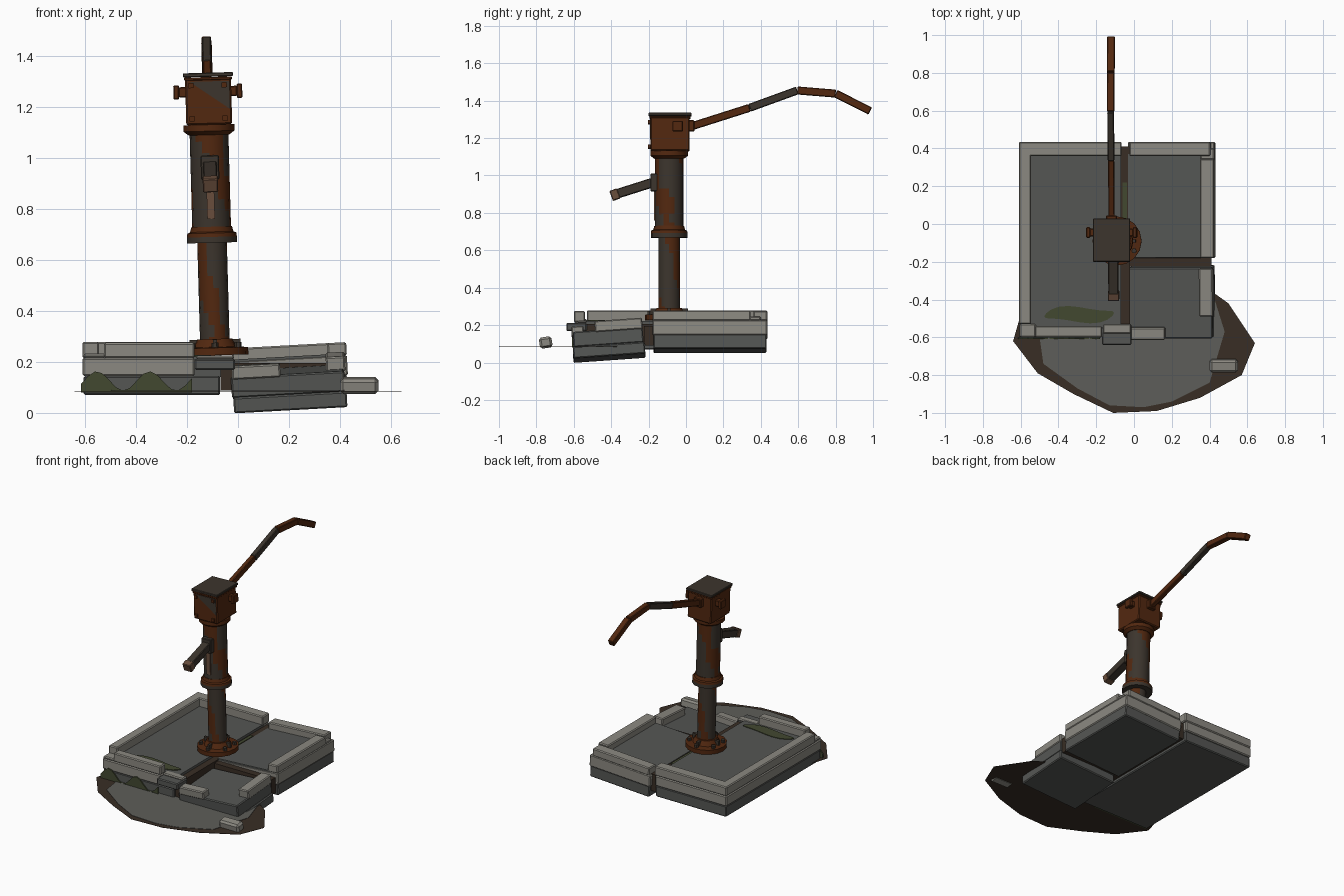
import bpy, bmesh, math
from mathutils import Matrix, Vector

cube = bpy.data.objects.get("Cube")
if cube:
    bpy.data.objects.remove(cube, do_unlink=True)


def material(name, r, g, b):
    m = bpy.data.materials.new(name)
    m.use_nodes = True
    m.diffuse_color = (r, g, b, 1)
    m.node_tree.nodes["Principled BSDF"].inputs["Base Color"].default_value = (r, g, b, 1)
    return m


RUST = material("rust", 0.085, 0.021, 0.005)
IRON = material("dark_iron", 0.045, 0.035, 0.026)
STONE = material("light_stone", 0.26, 0.25, 0.22)
FLOOR = material("dark_stone", 0.09, 0.093, 0.088)
WET = material("wet_ground", 0.11, 0.11, 0.1)
DIRT = material("dirt", 0.04, 0.027, 0.018)
MOSS = material("moss", 0.055, 0.065, 0.03)
WORN = material("worn_metal", 0.14, 0.075, 0.045)
ID = Matrix.Identity(4)


def finish(name, bm, mats, matrix=ID, rule=None, smooth=False):
    bmesh.ops.recalc_face_normals(bm, faces=bm.faces)
    if rule:
        for f in bm.faces:
            f.material_index = int(bool(rule(f.calc_center_median())))
    bm.transform(matrix)
    mesh = bpy.data.meshes.new(name)
    bm.to_mesh(mesh)
    bm.free()
    for m in mats:
        mesh.materials.append(m)
    ob = bpy.data.objects.new(name, mesh)
    bpy.context.collection.objects.link(ob)
    if smooth:
        bpy.ops.object.select_all(action='DESELECT')
        ob.select_set(True)
        bpy.context.view_layer.objects.active = ob
        bpy.ops.object.shade_smooth_by_angle(angle=math.radians(35))
    return ob


def box(name, lo, hi, mat, matrix=ID, bevel=0.006):
    lo, hi = Vector(lo), Vector(hi)
    bm = bmesh.new()
    bmesh.ops.create_cube(bm, size=1)
    bm.transform(Matrix.Translation((lo + hi) / 2) @ Matrix.Diagonal((*(hi - lo), 1)))
    if bevel:
        bmesh.ops.bevel(bm, geom=bm.edges[:], offset=bevel, segments=1, affect='EDGES')
    return finish(name, bm, [mat], matrix)


def lathe(name, profile, mats, matrix=ID, rule=None, sides=16):
    bm = bmesh.new()
    rings = []
    for r, z in profile:
        rings.append([bm.verts.new((r * math.cos(a), r * math.sin(a), z))
                      for a in (2 * math.pi * i / sides for i in range(sides))])
    for a, b in zip(rings, rings[1:]):
        for i in range(sides):
            j = (i + 1) % sides
            bm.faces.new((a[i], a[j], b[j], b[i]))
    bm.faces.new(rings[0])
    bm.faces.new(rings[-1])
    return finish(name, bm, mats, matrix, rule, True)


def plate(name, outline, thick, mat, matrix):
    bm = bmesh.new()
    f = bm.faces.new([bm.verts.new((x, y, 0)) for x, y in outline])
    ext = bmesh.ops.extrude_face_region(bm, geom=[f])
    verts = [v for v in ext["geom"] if isinstance(v, bmesh.types.BMVert)]
    bmesh.ops.translate(bm, vec=(0, 0, thick), verts=verts)
    return finish(name, bm, [mat], matrix)


def beam(name, a, b, width, height, mat, matrix):
    # square bar between two (y, z) points
    d = Vector((0, b[0] - a[0], b[1] - a[1]))
    turn = Matrix.Rotation(math.atan2(d.z, d.y), 4, 'X')
    m = matrix @ Matrix.Translation((0, a[0], a[1])) @ turn
    w, h = width / 2, height / 2
    return box(name, (-w, 0, -h), (w, d.length, h), mat, m, 0.004)


# Left slab: base, body, floor and rim
box("left_base", (-.605, -.595, .07), (-.07, .43, .145), FLOOR)
box("left_body", (-.61, -.6, .145), (-.17, .435, .215), STONE)
box("left_body_back", (-.19, -.1, .145), (-.07, .435, .215), STONE)
box("left_floor", (-.56, -.55, .14), (-.068, .38, .222), FLOOR, bevel=0)
box("left_rim_side", (-.61, -.53, .215), (-.545, .435, .278), STONE)
box("left_rim_back", (-.6, .36, .215), (-.065, .435, .278), STONE)
box("left_rim_front", (-.525, -.6, .215), (-.17, -.54, .275), STONE)
box("left_rim_chip", (-.605, -.6, .215), (-.52, -.53, .232), STONE)

# Back right slab, leaning slightly
lean = Matrix.Translation((.2, .12, .16)) @ Matrix.Rotation(-.055, 4, 'Y') @ Matrix.Translation((-.2, -.12, -.16))
box("right_base", (-.025, -.175, .062), (.425, .43, .14), FLOOR, lean)
box("right_body", (-.03, -.18, .135), (.43, .435, .215), STONE, lean)
box("right_floor", (-.028, -.178, .15), (.36, .37, .221), FLOOR, lean, 0)
box("right_rim_side", (.355, -.18, .212), (.43, .345, .265), STONE, lean)
box("right_rim_chip", (.355, .34, .212), (.43, .4, .235), STONE, lean)
box("right_rim_back", (-.02, .36, .212), (.41, .435, .265), STONE, lean)

# Front right slab, sunken and tilted both ways
sunk = (Matrix.Translation((.2, -.41, 0)) @ Matrix.Rotation(-.055, 4, 'Y')
        @ Matrix.Rotation(.07, 4, 'X') @ Matrix.Translation((-.2, .41, 0)))
box("sunken_base", (-.015, -.6, .023), (.43, -.215, .085), FLOOR, sunk)
box("sunken_body", (-.02, -.595, .083), (.425, -.22, .165), FLOOR, sunk)
box("sunken_rim_side", (.355, -.475, .155), (.43, -.22, .215), STONE, sunk)
box("sunken_rim_front", (-.015, -.6, .155), (.175, -.535, .208), STONE, sunk)

# Broken pieces and a loose brick
box("broken_block", (-.17, -.64, .168), (-.012, -.53, .212), FLOOR)
box("fallen_rim_piece", (-.165, -.58, .21), (-.015, -.53, .225), STONE)
brick = Matrix.Translation((.475, -.75, .107)) @ Matrix.Rotation(.15, 4, 'X')
box("loose_brick", (-.075, -.034, -.03), (.075, .034, .03), STONE, brick, .012)

# Earth in the gaps
box("gap_dirt_long", (-.068, -.58, .09), (-.022, .41, .205), DIRT, bevel=0)
box("gap_dirt_cross", (-.03, -.225, .09), (.41, -.172, .195), DIRT, bevel=0)
box("gap_moss", (-.06, .0, .205), (-.038, .22, .209), MOSS, bevel=0)

# Muddy patch of ground with a wet centre
mud = [(.43, -.37), (.5, -.42), (.64, -.63), (.57, -.8), (.35, -.92), (.12, -.99),
       (-.11, -1), (-.32, -.9), (-.51, -.79), (-.64, -.62), (-.6, -.48)]
wet = [(.43, -.41), (.48, -.57), (.4, -.84), (.2, -.94), (.05, -.97), (-.13, -.96),
       (-.3, -.87), (-.48, -.74), (-.5, -.6)]
plate("muddy_ground", mud, .002, DIRT, Matrix.Translation((0, 0, .083)))
plate("wet_patch", wet, .002, WET, Matrix.Translation((0, 0, .087)))

# Moss on the front face and on the floor
N = 16
wave = [(-.615 + .435 * i / N, .125 + .038 * math.sin(4.2 * math.pi * i / N - .3)) for i in range(N + 1)]
wave = [(-.615, .08)] + wave + [(-.18, .08)]
plate("front_moss", wave, .008, MOSS, Matrix.Translation((0, -.602, 0)) @ Matrix.Rotation(math.pi / 2, 4, 'X'))
patch = []
for i in range(20):
    a = 2 * math.pi * i / 20
    patch.append((.185 * math.cos(a), .04 * math.sin(a) + .01 * math.cos(3 * a)))
plate("floor_moss", patch, .004, MOSS, Matrix.Translation((-.29, -.48, .222)))

# Pump: everything shares one leaning axis
pump = Matrix.Translation((-.09, -.09, .25)) @ Matrix.Rotation(-.028, 4, 'Y') @ Matrix.Translation((0, 0, -.25))


def rusty(c):
    return math.sin(9 * c.z + 2 * math.atan2(c.y, c.x) + 1.2) + .4 * math.sin(31 * c.z) > .45


def tube(name, r, z0, z1):
    steps = 9
    lathe(name, [(r, z0 + (z1 - z0) * i / steps) for i in range(steps + 1)], [IRON, RUST], pump, rusty)


tube("lower_pipe", .058, .25, .68)
tube("upper_pipe", .076, .7, 1.11)
lathe("base_flange", [(.13, .226), (.13, .255), (.085, .258), (.068, .29)], [RUST], pump)
for i in range(6):
    a = math.tau * (i + .5) / 6
    spot = pump @ Matrix.Translation((.105 * math.cos(a), .105 * math.sin(a), 0))
    lathe("flange_bolt", [(.014, .25), (.014, .275)], [IRON], spot, sides=6)
for k in range(4):
    rib = pump @ Matrix.Rotation(k * math.pi / 2, 4, 'Z')
    box("flange_rib", (.05, -.008, .255), (.1, .008, .288), IRON, rib, 0)
lathe("middle_flange_lower", [(.098, .667), (.098, .69)], [IRON], pump)
lathe("middle_flange_upper", [(.098, .69), (.096, .705), (.085, .71), (.08, .73)], [RUST], pump)
lathe("head_flange", [(.08, 1.09), (.1, 1.105), (.1, 1.13)], [RUST], pump)

# Pump head with cap, side lugs and corner bolts
box("head", (-.088, -.1, 1.13), (.092, .11, 1.315), RUST, pump)
box("head_cap_lower", (-.092, -.105, 1.305), (.096, .115, 1.317), RUST, pump, .003)
box("head_cap", (-.096, -.11, 1.318), (.1, .12, 1.334), IRON, pump, .003)
stain = [(-.07, 1.3), (.085, 1.3), (.085, 1.19)]
plate("head_stain", stain, .003, IRON, pump @ Matrix.Translation((0, -.1, 0)) @ Matrix.Rotation(math.pi / 2, 4, 'X'))
for s in (-1, 1):
    for z in (1.155, 1.285):
        box("head_bolt", (s * .065 - .01, -.112, z - .01), (s * .065 + .01, -.098, z + .01), RUST, pump, 0)
    lo, hi = sorted((s * .08, s * .115))
    box("lug_neck", (lo, .025, 1.24), (hi, .065, 1.28), RUST, pump, .004)
    lo, hi = sorted((s * .113, s * .135))
    box("lug_end", (lo, .017, 1.232), (hi, .073, 1.288), RUST, pump, .004)

# Long bent handle
box("handle_socket", (-.028, .1, 1.235), (.028, .135, 1.295), RUST, pump, .004)
path = [(.125, 1.265), (.43, 1.362), (.685, 1.455), (.89, 1.438), (1.075, 1.345)]
for i, mat in enumerate((RUST, IRON, RUST, RUST)):
    a, b = path[i], path[i + 1]
    beam("handle_bar", a, b, .032 + .003 * i, .042, mat, pump)

# Spout with mounting plate, worn mouth and drip stain
box("spout_plate", (-.036, -.1, .915), (.036, -.06, 1.01), IRON, pump, .004)
beam("spout", (-.08, .965), (-.285, .9), .054, .05, IRON, pump)
beam("spout_mouth", (-.27, .905), (-.31, .89), .06, .056, WORN, pump)
box("drip_stain", (-.016, -.081, .76), (.014, -.073, .92), WORN, pump, 0)
